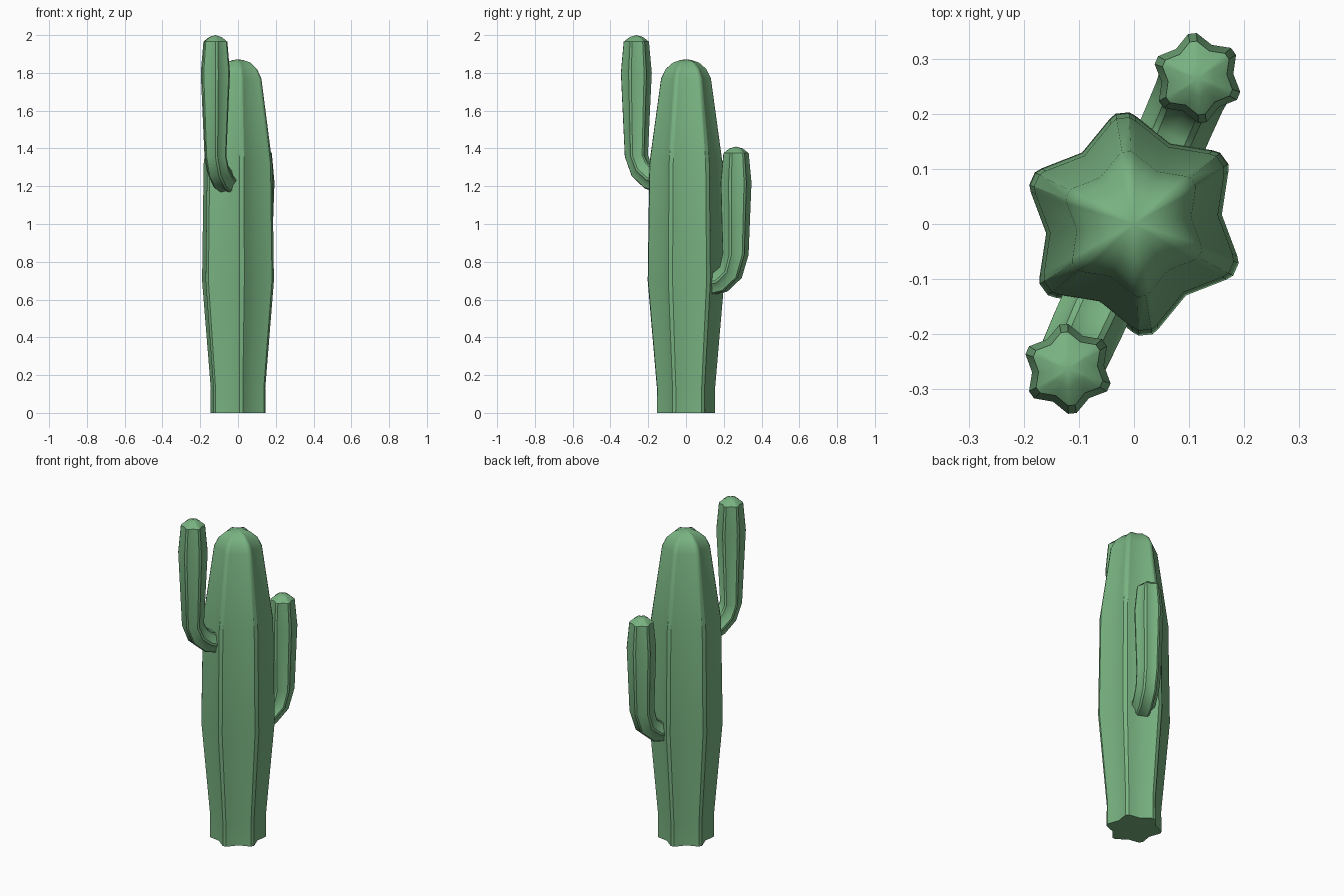
import bpy, bmesh, math
from mathutils import Vector

if "Cube" in bpy.data.objects:
    bpy.data.objects.remove(bpy.data.objects["Cube"])

green = bpy.data.materials.new("cactus_green")
green.diffuse_color = (0.19, 0.45, 0.22, 1)
green.use_nodes = True
green.node_tree.nodes["Principled BSDF"].inputs["Base Color"].default_value = green.diffuse_color


def star(tip_points, first_tip):
    """Unit six-ribbed section with blunted rib tips and shallow valleys."""
    pts = []
    for k in range(6):
        a = first_tip + 60 * k
        for off, r in tip_points + [(30, 0.79)]:
            t = math.radians(a + off)
            pts.append((r * math.cos(t), r * math.sin(t)))
    return pts


def loft(name, rings, apex):
    """Skin a list of rings, flat cap at the start, pointed cap at the apex."""
    bm = bmesh.new()
    loops = [[bm.verts.new(p) for p in ring] for ring in rings]
    n = len(loops[0])
    for a, b in zip(loops, loops[1:]):
        for i in range(n):
            j = (i + 1) % n
            bm.faces.new((a[i], a[j], b[j], b[i]))
    top = bm.verts.new(apex)
    for i in range(n):
        bm.faces.new((loops[-1][i], loops[-1][(i + 1) % n], top))
    bm.faces.new(loops[0][::-1])
    bmesh.ops.recalc_face_normals(bm, faces=bm.faces)
    mesh = bpy.data.meshes.new(name)
    bm.to_mesh(mesh)
    bm.free()
    mesh.materials.append(green)
    ob = bpy.data.objects.new(name, mesh)
    bpy.context.collection.objects.link(ob)
    bpy.ops.object.select_all(action='DESELECT')
    ob.select_set(True)
    bpy.context.view_layer.objects.active = ob
    bpy.ops.object.shade_smooth_by_angle(angle=math.radians(35))
    return ob


# Trunk: ribbed section scaled along a swelling profile (radius, height)
section = star([(-7, 0.965), (-3.5, 1.0), (3.5, 1.0), (7, 0.965)], 36)
profile = [(0.155, 0), (0.154, 0.13), (0.203, 0.70), (0.194, 1.32),
           (0.132, 1.77), (0.108, 1.82), (0.068, 1.855), (0.03, 1.868)]
loft("trunk", [[(x * r, y * r, z) for x, y in section] for r, z in profile],
     (0, 0, 1.872))

# Arms: ribbed section swept along a bent path of (distance out, height, radius)
arm_section = star([(-5.5, 0.985), (5.5, 0.985)], 30)


def arm(name, heading, path, apex_z):
    h = math.radians(heading)
    out = Vector((math.cos(h), math.sin(h), 0))
    side = Vector((-math.sin(h), math.cos(h), 0))
    up = Vector((0, 0, 1))
    rings = []
    for i, (d, z, r) in enumerate(path):
        a, b = path[max(i - 1, 0)], path[min(i + 1, len(path) - 1)]
        t = Vector((b[0] - a[0], b[1] - a[1])).normalized()
        normal = out * t.y - up * t.x
        c = out * d + up * z
        rings.append([c + normal * (x * r) + side * (y * r)
                      for x, y in arm_section])
    loft(name, rings, out * path[-1][0] + up * apex_z)


arm("upper_front_arm", 245.5,
    [(0.145, 1.225, 0.066), (0.20, 1.24, 0.066), (0.258, 1.288, 0.064),
     (0.289, 1.36, 0.062), (0.289, 1.80, 0.083), (0.289, 1.965, 0.068),
     (0.289, 1.99, 0.035)], 2.0)
arm("lower_back_arm", 66.5,
    [(0.145, 0.685, 0.066), (0.20, 0.695, 0.066), (0.258, 0.745, 0.067),
     (0.286, 0.84, 0.07), (0.289, 1.22, 0.083), (0.289, 1.375, 0.068),
     (0.289, 1.40, 0.035)], 1.41)
